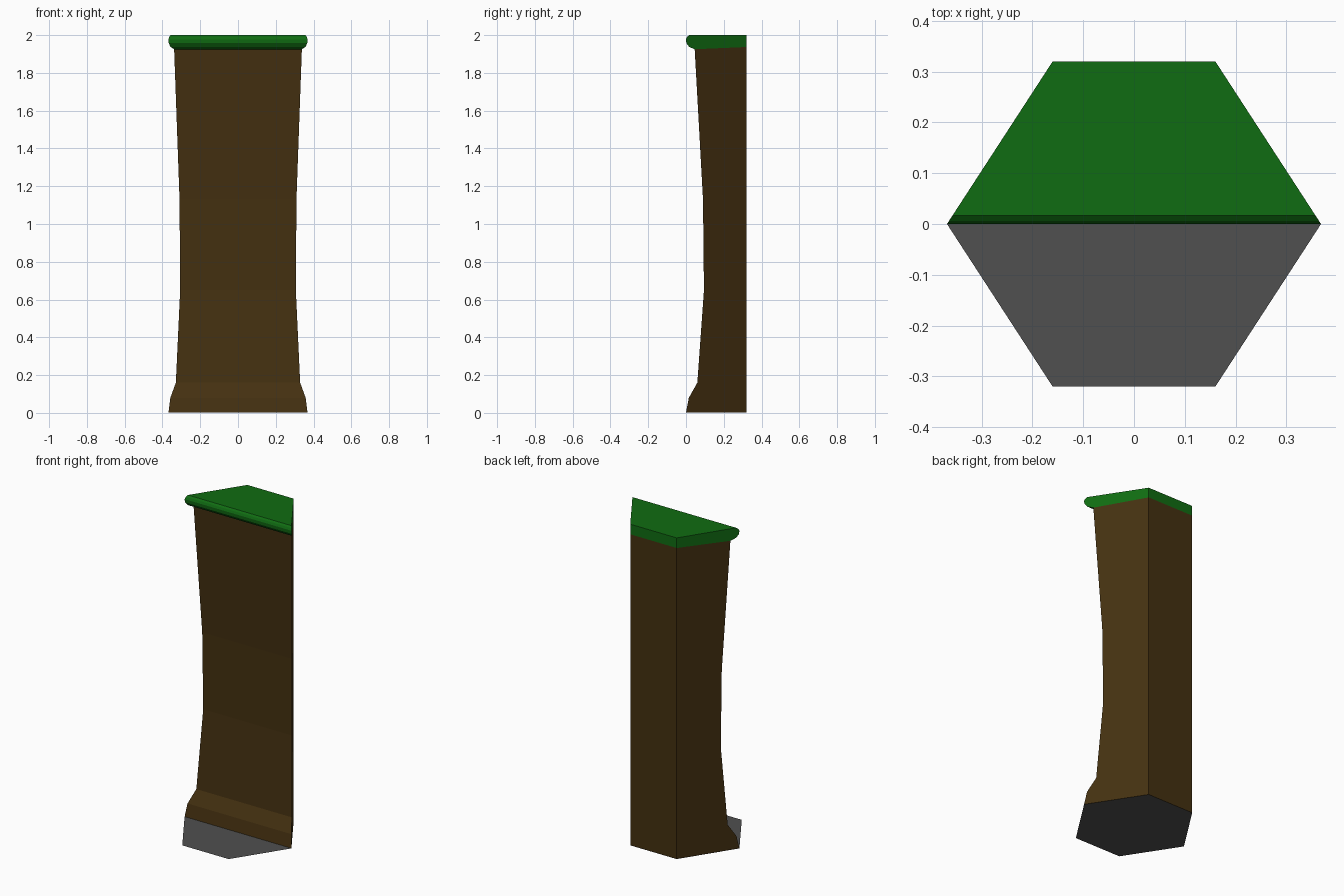
import bpy, bmesh

if "Cube" in bpy.data.objects:
    bpy.data.objects.remove(bpy.data.objects["Cube"])

HALF_W, BACK_W, DEPTH = 0.368, 0.16, 0.32   # hexagonal footprint


def material(name, rgb):
    m = bpy.data.materials.new(name)
    m.diffuse_color = (*rgb, 1)
    m.use_nodes = True
    m.node_tree.nodes["Principled BSDF"].inputs["Base Color"].default_value = m.diffuse_color
    return m


def make_object(name, bm, mat):
    mesh = bpy.data.meshes.new(name)
    bm.to_mesh(mesh)
    bm.free()
    mesh.materials.append(mat)
    obj = bpy.data.objects.new(name, mesh)
    bpy.context.collection.objects.link(obj)
    return obj


def half_hex_loft(name, profile, mat):
    """Stack half-hexagon rings; each is (front y, front z, back z)."""
    bm = bmesh.new()
    rings = []
    for y, zf, zb in profile:
        w = HALF_W - (HALF_W - BACK_W) * y / DEPTH
        pts = [(-w, y, zf), (w, y, zf), (BACK_W, DEPTH, zb), (-BACK_W, DEPTH, zb)]
        rings.append([bm.verts.new(p) for p in pts])
    for lo, hi in zip(rings, rings[1:]):
        for i in range(4):
            j = (i + 1) % 4
            bm.faces.new((lo[i], lo[j], hi[j], hi[i]))
    bm.faces.new(rings[0][::-1])
    bm.faces.new(rings[-1])
    bmesh.ops.recalc_face_normals(bm, faces=bm.faces)
    return make_object(name, bm, mat)


stone = material("grey stone", (0.08, 0.08, 0.08))
earth = material("brown earth", (0.058, 0.030, 0.0052))
grass = material("green grass", (0.0052, 0.15, 0.006))

# Flat hexagonal ground tile
bm = bmesh.new()
bm.faces.new([bm.verts.new(p) for p in (
    (-HALF_W, 0, 0), (-BACK_W, -DEPTH, 0), (BACK_W, -DEPTH, 0),
    (HALF_W, 0, 0), (BACK_W, DEPTH, 0), (-BACK_W, DEPTH, 0))])
make_object("ground_tile", bm, stone)

# Cliff body with a concave front and flared foot
half_hex_loft("cliff", [
    (0.0, 0.001, 0.001), (0.015, 0.08, 0.08), (0.06, 0.16, 0.16),
    (0.095, 0.65, 0.65), (0.09, 1.13, 1.13), (0.046, 1.925, 1.937)], earth)

# Grass cap with a rounded overhanging lip
half_hex_loft("grass_cap", [
    (0.046, 1.925, 1.937), (0.016, 1.938, 1.943), (0.002, 1.958, 1.958),
    (0.0, 1.978, 1.978), (0.006, 1.991, 1.991), (0.017, 2.0, 2.0)], grass)
